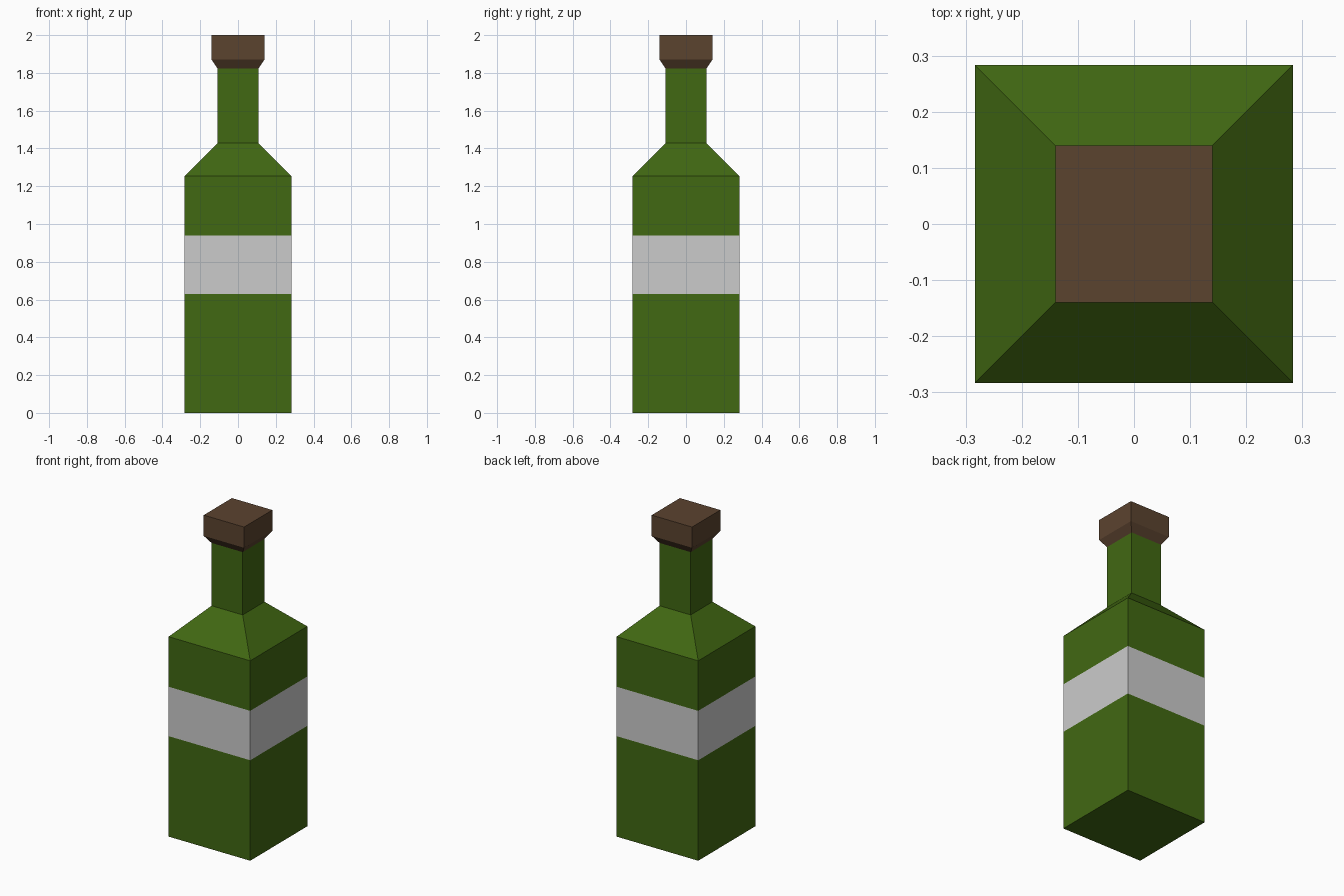
import bpy, bmesh

if "Cube" in bpy.data.objects:
    bpy.data.objects.remove(bpy.data.objects["Cube"])

BODY, NECK, CORK = 0.283, 0.108, 0.14  # half widths


def material(name, color):
    mat = bpy.data.materials.new(name)
    mat.diffuse_color = (*color, 1)
    mat.use_nodes = True
    mat.node_tree.nodes["Principled BSDF"].inputs["Base Color"].default_value = mat.diffuse_color
    return mat


def square_loft(name, profile, mat=None, cap_bottom=False, cap_top=False):
    """Skin square rings given as (half width, height)."""
    bm = bmesh.new()
    rings = [[bm.verts.new((sx * w, sy * w, z))
              for sx, sy in ((-1, -1), (1, -1), (1, 1), (-1, 1))]
             for w, z in profile]
    for low, high in zip(rings, rings[1:]):
        for i in range(4):
            j = (i + 1) % 4
            bm.faces.new((low[i], low[j], high[j], high[i]))
    if cap_bottom:
        bm.faces.new(rings[0][::-1])
    if cap_top:
        bm.faces.new(rings[-1])
    mesh = bpy.data.meshes.new(name)
    bm.to_mesh(mesh)
    bm.free()
    if mat:
        mesh.materials.append(mat)
    obj = bpy.data.objects.new(name, mesh)
    bpy.context.collection.objects.link(obj)
    return obj


green = material("green_glass", (0.053, 0.138, 0.006))
brown = material("brown_cork", (0.105, 0.056, 0.028))

# Glass below the label
square_loft("lower_body", [(BODY, 0), (BODY, 0.63)], green, cap_bottom=True)
# Flush label band
square_loft("label", [(BODY, 0.63), (BODY, 0.94)])
# Glass above the label: body, sloping shoulder and neck
square_loft("shoulder_and_neck",
            [(BODY, 0.94), (BODY, 1.254), (NECK, 1.428), (NECK, 1.822)], green)
# Flared stopper
square_loft("cork", [(NECK, 1.822), (CORK, 1.87), (CORK, 2.0)], brown, cap_top=True)
